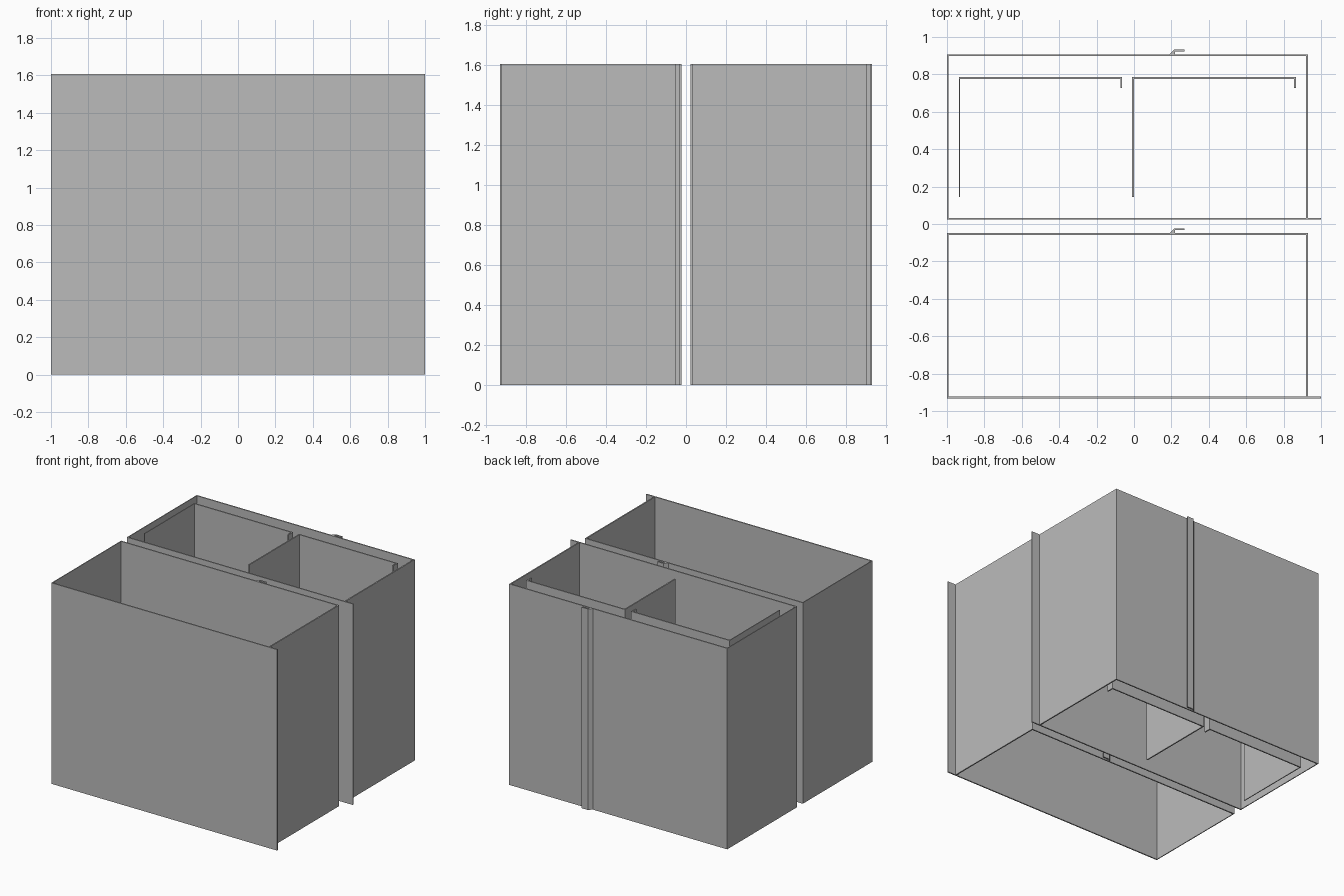
import bpy, bmesh

if "Cube" in bpy.data.objects:
    bpy.data.objects.remove(bpy.data.objects["Cube"])

HEIGHT = 1.608
T = 0.01          # sheet thickness
THIN = 0.007      # thinner left-hand sheets

grey = bpy.data.materials.new("plain grey")
grey.diffuse_color = (0.5, 0.5, 0.5, 1)
grey.use_nodes = True
grey.node_tree.nodes["Principled BSDF"].inputs["Base Color"].default_value = grey.diffuse_color


def extrude_profile(name, outline):
    """Raise a counter-clockwise plan outline to the full height."""
    bm = bmesh.new()
    base = bm.faces.new([bm.verts.new((x, y, 0)) for x, y in outline])
    top = bmesh.ops.extrude_face_region(bm, geom=[base])["geom"]
    bmesh.ops.translate(bm, vec=(0, 0, HEIGHT),
                        verts=[v for v in top if isinstance(v, bmesh.types.BMVert)])
    bmesh.ops.recalc_face_normals(bm, faces=bm.faces)
    mesh = bpy.data.meshes.new(name)
    bm.to_mesh(mesh)
    bm.free()
    mesh.materials.append(grey)
    obj = bpy.data.objects.new(name, mesh)
    bpy.context.collection.objects.link(obj)
    return obj


def sheet(name, x0, x1, y0, y1):
    return extrude_profile(name, [(x0, y0), (x1, y0), (x1, y1), (x0, y1)])


# Two identical open boxes, one behind the other
for label, y0 in (("front_box", -0.933), ("rear_box", 0.023)):
    back = y0 + 0.884
    # front sheet runs past the right wall as a flange
    sheet(label + "_front_sheet", -1, 1, y0, y0 + T)
    sheet(label + "_left_wall", -1, -1 + THIN, y0 + T, back - T)
    sheet(label + "_right_wall", 0.92, 0.93, y0 + T, back - T)
    sheet(label + "_back_wall", -1, 0.93, back - T, back)
    # bent hook strip on the back wall
    extrude_profile(label + "_hook_strip", [
        (0.19, back), (0.22, back), (0.22, back + 0.016), (0.27, back + 0.016),
        (0.27, back + 0.026), (0.216, back + 0.026)])

# Two J-shaped liners inside the rear box
for label, x0, x1, thick in (("left_liner", -0.936, -0.063, THIN),
                             ("right_liner", -0.01, 0.865, T)):
    extrude_profile(label, [
        (x0, 0.145), (x0 + thick, 0.145), (x0 + thick, 0.776), (x1 - T, 0.776),
        (x1 - T, 0.728), (x1, 0.728), (x1, 0.786), (x0, 0.786)])
